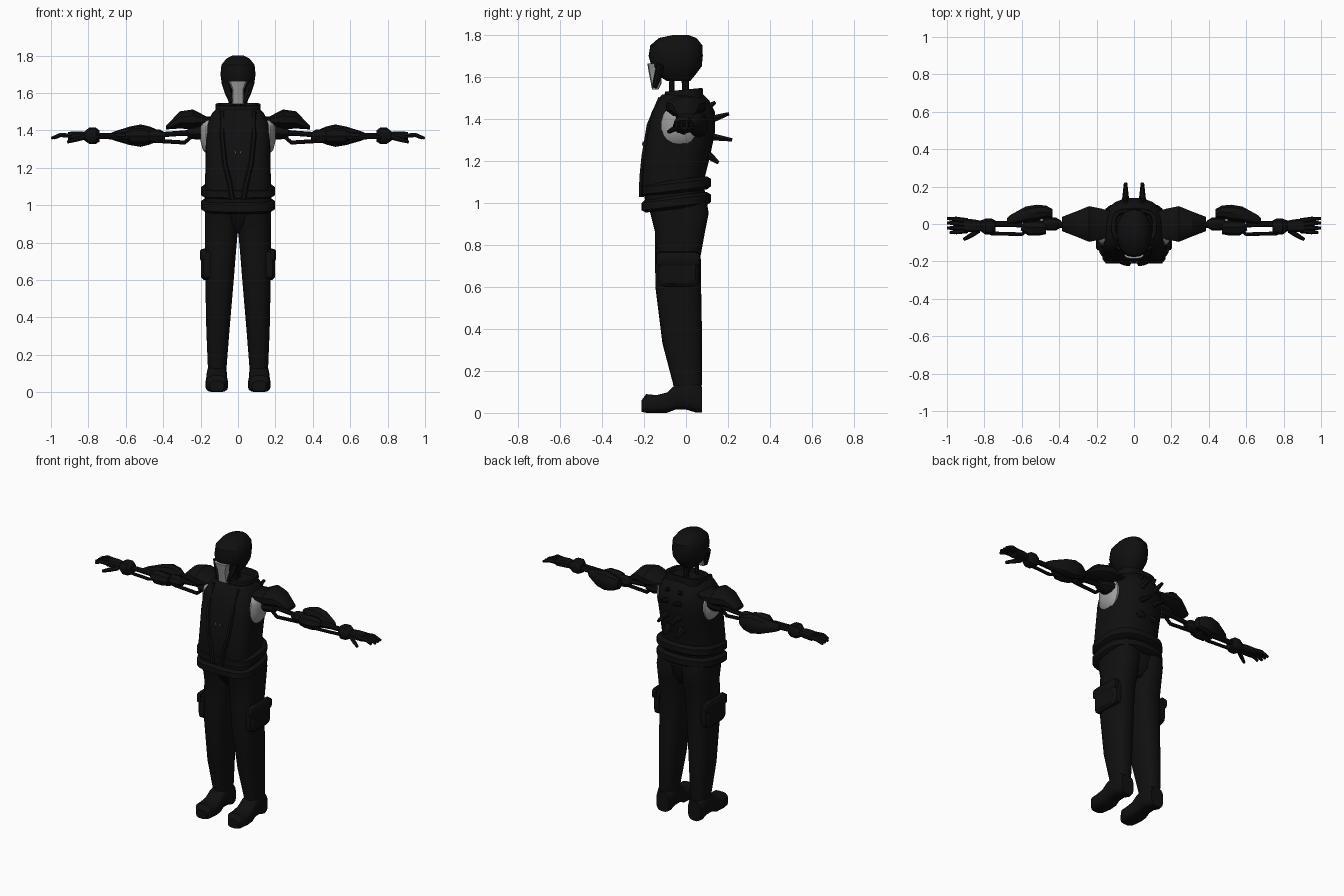
import bpy, bmesh, math
from mathutils import Vector


def material(name, v):
    m = bpy.data.materials.new(name)
    m.diffuse_color = (v, v, v, 1)
    return m


BLACK = material("matte_black", 0.005)
GREY = material("pale_grey", 0.34)


def finish(name, bm, mat=BLACK, mirror=False, angle=35):
    bmesh.ops.recalc_face_normals(bm, faces=bm.faces[:])
    me = bpy.data.meshes.new(name)
    bm.to_mesh(me)
    bm.free()
    me.materials.append(mat)
    ob = bpy.data.objects.new(name, me)
    bpy.context.collection.objects.link(ob)
    bpy.ops.object.select_all(action='DESELECT')
    ob.select_set(True)
    bpy.context.view_layer.objects.active = ob
    bpy.ops.object.shade_smooth_by_angle(angle=math.radians(angle))
    if mirror:
        ob.modifiers.new("mirror", 'MIRROR')
    return ob


def skin(bm, rings):
    """Bridge successive vertex rings and cap both ends."""
    vs = [[bm.verts.new(p) for p in r] for r in rings]
    n = len(vs[0])
    for a, b in zip(vs, vs[1:]):
        for i in range(n):
            j = (i + 1) % n
            bm.faces.new((a[i], a[j], b[j], b[i]))
    bm.faces.new(vs[0])
    bm.faces.new(vs[-1])


def power(v, e):
    return math.copysign(abs(v) ** (2 / e), v)


def loft(name, axis, rings, n=20, e=2.0, e_neg=None, shear=0, mat=BLACK, mirror=False):
    """Rings are (position, low1, high1, low2, high2) across the axis."""
    out = []
    for t, a0, a1, b0, b1 in rings:
        ring = []
        for i in range(n):
            q = 2 * math.pi * (i + 0.5) / n
            c, s = math.cos(q), math.sin(q)
            k = e_neg if (e_neg and s < 0) else e
            u = (a0 + a1) / 2 + (a1 - a0) / 2 * power(c, k)
            w = (b0 + b1) / 2 + (b1 - b0) / 2 * power(s, k)
            p = {'x': (t, u, w), 'y': (u, t, w), 'z': (u, w, t + shear * w)}[axis]
            ring.append(p)
        out.append(ring)
    bm = bmesh.new()
    skin(bm, out)
    return finish(name, bm, mat, mirror)


def rods(name, paths, n=8, mat=BLACK, mirror=True):
    """Each path is a list of (x, y, z, radius)."""
    bm = bmesh.new()
    for path in paths:
        pts = [Vector(p[:3]) for p in path]
        rings = []
        for i, p in enumerate(pts):
            d = (pts[min(i + 1, len(pts) - 1)] - pts[max(i - 1, 0)]).normalized()
            side = d.cross(Vector((0, 0, 1)) if abs(d.z) < 0.8 else Vector((0, 1, 0))).normalized()
            up = side.cross(d)
            r = path[i][3]
            rings.append([p + r * (math.cos(2 * math.pi * k / n) * side + math.sin(2 * math.pi * k / n) * up)
                          for k in range(n)])
        skin(bm, rings)
    return finish(name, bm, mat, mirror)


# Head and face guard
loft("head", 'z', [(1.58, -.045, .045, -.09, .02), (1.61, -.072, .072, -.14, .045),
                   (1.65, -.088, .088, -.165, .075), (1.70, -.095, .095, -.178, .08),
                   (1.75, -.09, .09, -.17, .078), (1.785, -.062, .062, -.13, .05),
                   (1.80, -.03, .03, -.06, .01)], n=18, e=2.2)
loft("jaw_guard", 'z', [(1.54, -.034, .034, -.162, -.13), (1.57, -.032, .032, -.168, -.115),
                        (1.62, -.034, .034, -.178, -.12), (1.665, -.052, .052, -.185, -.13)],
     n=12, e=3, mat=GREY)
rods("cheek_guard", [[(.035, -.15, 1.55, .012), (.052, -.135, 1.6, .018), (.07, -.12, 1.66, .02)]])
rods("neck_struts", [[(.03, -.07, 1.5, .013), (.03, -.065, 1.62, .013)]])
rods("neck_post", [[(0, .0, 1.48, .017), (0, -.005, 1.62, .017)]], mirror=False)

# Torso, squarer in front and tapering to the back
loft("torso", 'z', [(.98, -.178, .178, -.19, .10), (1.1, -.178, .178, -.21, .085),
                    (1.22, -.174, .174, -.202, .115), (1.34, -.176, .176, -.185, .14),
                    (1.43, -.168, .168, -.165, .14), (1.49, -.14, .14, -.135, .11),
                    (1.515, -.115, .115, -.115, .085)], n=28, e=2.2, e_neg=4)
loft("collar", 'z', [(1.47, -.12, .12, -.115, .085), (1.54, -.12, .12, -.10, .08),
                     (1.54, -.10, .10, -.08, .065), (1.50, -.09, .09, -.07, .055)],
     n=20, e=3.5, shear=.1)

# Exposed side panels under the arms
loft("armpit_panel", 'x', [(.13, -.12, .055, 1.27, 1.47), (.17, -.117, .052, 1.275, 1.465),
                           (.188, -.095, .03, 1.295, 1.455), (.20, -.06, 0, 1.34, 1.42)],
     n=18, e=2.3, mat=GREY, mirror=True)

# Two tilted waist belts
for name, z in (("upper_belt", 1.085), ("lower_belt", 1.01)):
    loft(name, 'z', [(z + dz, -.198 + i, .198 - i, -.212 + i, .12 - i)
                     for dz, i in ((-.033, .02), (-.02, 0), (.015, 0), (.03, .02))],
         n=28, e=2.4, e_neg=3.5, shear=.12)

# Chest straps, clasp and back spikes
rods("chest_strap", [[(.085, -.12, 1.5, .014), (.085, -.175, 1.37, .014), (.07, -.2, 1.22, .014),
                      (.045, -.21, 1.12, .014), (.03, -.212, 1.03, .014)]], n=6)
rods("chest_clasp", [[(.018, -.203, 1.292, .004), (.011, -.207, 1.275, .004)]], n=6, mat=GREY)
rods("back_spikes", [[(.045, y0, z0, .032), (.045, y0 + .03, z0 + .3 * (z1 - z0), .019), (.045, y1, z1, .009)]
                     for y0, z0, y1, z1 in ((.07, 1.44, .14, 1.48), (.1, 1.39, .205, 1.425),
                                            (.1, 1.32, .22, 1.3), (.09, 1.23, .155, 1.19))], n=6)

# Hips, legs, pockets and boots
loft("hips", 'z', [(.85, -.04, .04, -.09, .05), (.9, -.11, .11, -.14, .085),
                   (1.0, -.175, .175, -.18, .1)], n=20, e=2.6)
loft("leg", 'z', [(.10, .062, .162, -.055, .07), (.14, .06, .162, -.062, .076), (.33, .045, .17, -.112, .077),
                  (.6, .022, .176, -.146, .072), (.75, .01, .178, -.147, .07), (.86, 0, .178, -.147, .09),
                  (.95, -.005, .178, -.17, .108), (1.0, -.005, .176, -.182, .1)],
     n=18, e=2.6, mirror=True)
loft("thigh_pocket", 'x', [(.15, -.135, .06, .60, .765), (.185, -.135, .06, .60, .765),
                           (.198, -.12, .045, .615, .75)], n=16, e=6, mirror=True)
loft("pocket_flap", 'x', [(.17, -.14, .065, .70, .77), (.196, -.14, .065, .70, .765),
                          (.203, -.13, .055, .71, .755)], n=16, e=6, mirror=True)
loft("boot", 'y', [(-.212, .075, .15, .005, .06), (-.19, .06, .168, 0, .09), (-.14, .052, .175, 0, .085),
                   (-.09, .055, .172, 0, .098), (-.05, .06, .168, .015, .135), (0, .06, .166, .015, .15),
                   (.05, .058, .168, 0, .15), (.077, .068, .158, 0, .125)], n=16, e=3.2, mirror=True)

# Shoulder pads: faceted caps sloping outwards
loft("shoulder_pad", 'x', [(.12, -.07, .07, 1.44, 1.475), (.17, -.085, .085, 1.43, 1.475),
                           (.24, -.10, .10, 1.405, 1.512), (.31, -.07, .07, 1.41, 1.502),
                           (.385, -.04, .04, 1.405, 1.425)], n=10, e=2.2, mirror=True)
loft("shoulder_joint", 'x', [(.15, -.05, .04, 1.36, 1.44), (.22, -.05, .045, 1.35, 1.44),
                             (.27, -.03, .03, 1.36, 1.42)], n=10, mirror=True)

# Skeletal arm rods
rods("arm_rods", [[(.2, 0, 1.39, .018), (.3, 0, 1.385, .014), (.44, 0, 1.375, .014)],
                  [(.24, -.01, 1.375, .011), (.285, -.01, 1.335, .011), (.45, -.01, 1.345, .011)],
                  [(.60, 0, 1.37, .018), (.78, 0, 1.37, .014)],
                  [(.56, -.025, 1.36, .01), (.60, -.055, 1.36, .01), (.77, -.05, 1.365, .01)]])
rods("elbow", [[(.39, 0, 1.37, .018), (.42, 0, 1.37, .036), (.46, 0, 1.37, .036), (.49, 0, 1.37, .026)],
               [(.47, -.02, 1.37, .034), (.51, -.02, 1.37, .042), (.56, -.02, 1.37, .042), (.60, -.01, 1.37, .024)]])
loft("forearm_guard", 'x', [(.435, .03, .08, 1.34, 1.405), (.47, .03, .1, 1.325, 1.42),
                            (.52, .015, .105, 1.312, 1.432), (.58, .01, .095, 1.322, 1.42),
                            (.66, -.005, .05, 1.345, 1.395), (.68, 0, .03, 1.355, 1.385)],
     n=10, e=2.3, mirror=True)

# Wrist cuff and hand
loft("wrist_cuff", 'x', [(.74, -.04, .02, 1.34, 1.4), (.76, -.058, .03, 1.328, 1.415),
                         (.795, -.058, .03, 1.328, 1.415), (.82, -.04, .02, 1.345, 1.395)],
     n=10, e=2.5, mirror=True)
loft("palm", 'x', [(.80, -.035, .015, 1.35, 1.39), (.85, -.045, .025, 1.348, 1.395),
                   (.91, -.045, .032, 1.348, 1.392)], n=10, e=3, mirror=True)
fingers = [[(.89, y, 1.372, .013), (.95, y1, 1.375, .013), (.998 - d, y2, 1.358, .008)]
           for y, y1, y2, d in ((.018, .026, .03, 0), (0, .004, .006, 0),
                                (-.02, -.02, -.022, 0), (-.036, -.042, -.046, .015))]
thumb = [(.83, -.035, 1.36, .013), (.87, -.06, 1.35, .013), (.91, -.083, 1.338, .009)]
rods("fingers", fingers + [thumb], n=6)
